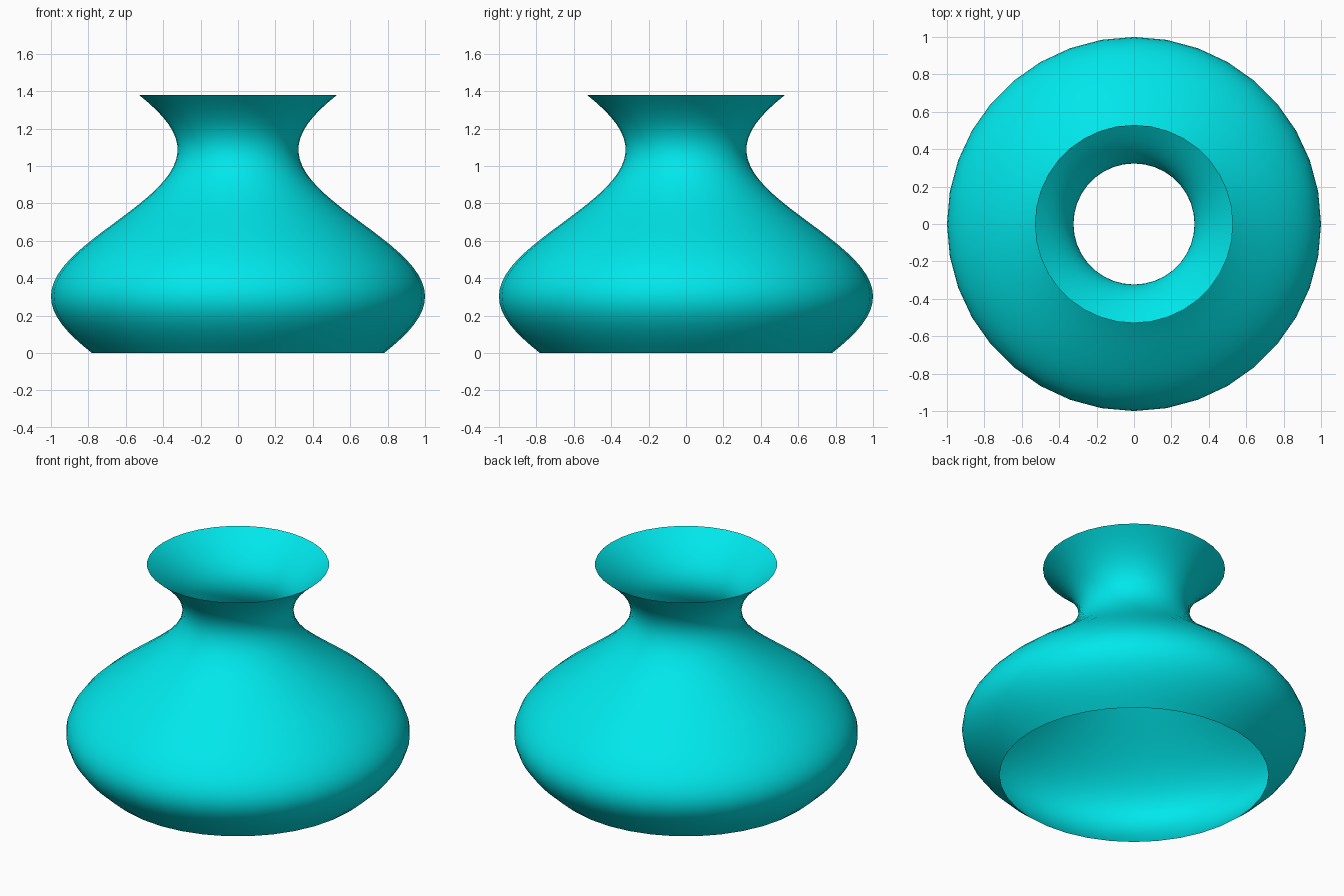
import bpy, bmesh, math

if "Cube" in bpy.data.objects:
    bpy.data.objects.remove(bpy.data.objects["Cube"])

SIDES, RINGS, HEIGHT = 36, 36, 1.38


def radius(z):
    # Cosine profile: wide belly near z = 0.3, narrow neck near z = 1.08
    return 0.6615 + 0.3385 * math.cos(4.0 * (z - 0.302))


# Vase wall: thin surface of revolution, open at top and bottom
bm = bmesh.new()
rings = []
for i in range(RINGS + 1):
    z = HEIGHT * i / RINGS
    r = radius(z)
    rings.append([bm.verts.new((r * math.cos(math.tau * k / SIDES),
                                r * math.sin(math.tau * k / SIDES), z))
                  for k in range(SIDES)])
for low, high in zip(rings, rings[1:]):
    for k in range(SIDES):
        n = (k + 1) % SIDES
        bm.faces.new((low[k], low[n], high[n], high[k])).smooth = True

mesh = bpy.data.meshes.new("vase_wall")
bm.to_mesh(mesh)
bm.free()
vase = bpy.data.objects.new("vase_wall", mesh)
bpy.context.collection.objects.link(vase)

# Turquoise glaze
glaze = bpy.data.materials.new("turquoise_glaze")
glaze.diffuse_color = (0.0, 0.8, 0.83, 1.0)
glaze.use_nodes = True
glaze.node_tree.nodes["Principled BSDF"].inputs["Base Color"].default_value = glaze.diffuse_color
mesh.materials.append(glaze)
